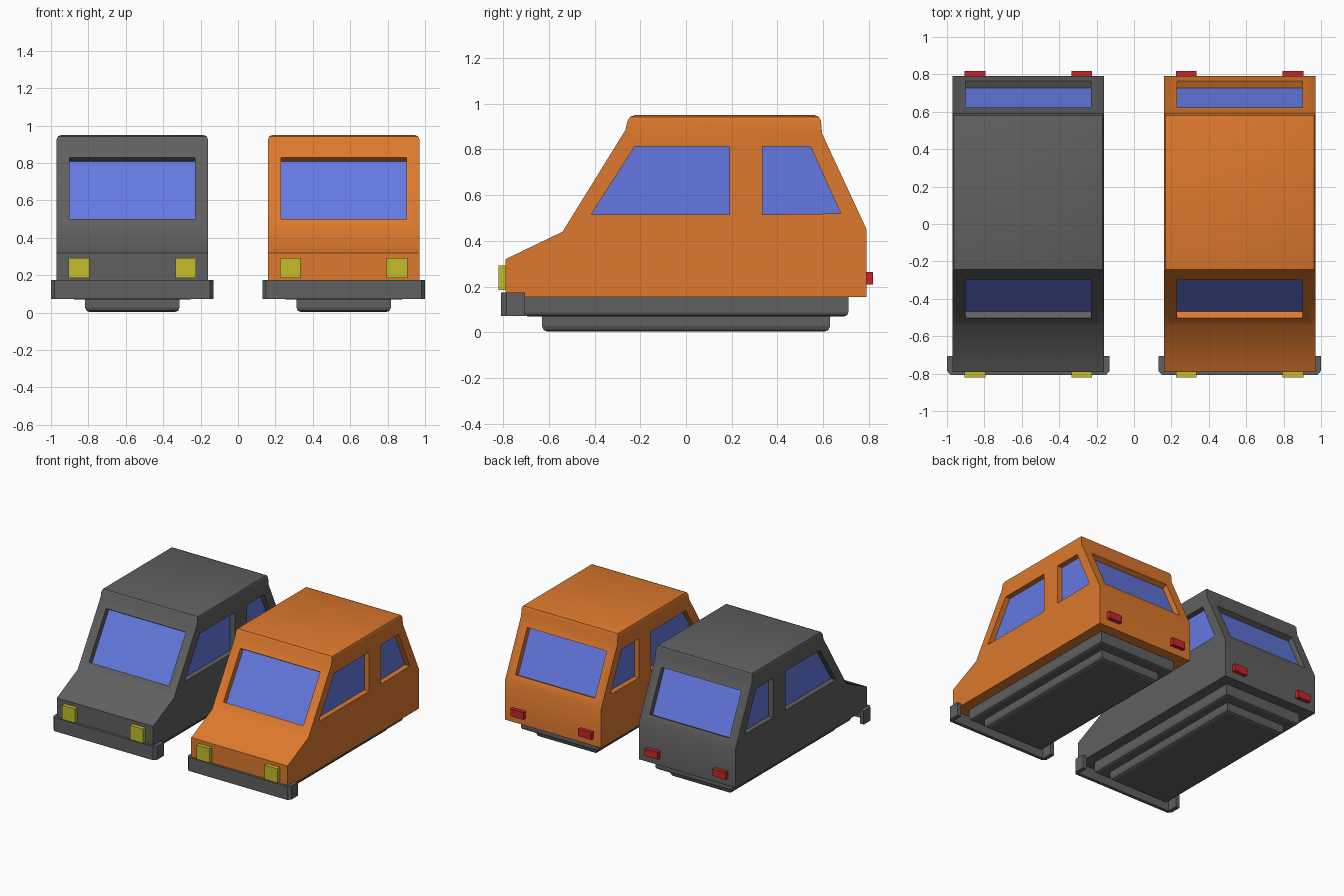
import bpy, bmesh, math
from mathutils import Vector

if "Cube" in bpy.data.objects:
    bpy.data.objects.remove(bpy.data.objects["Cube"])


def material(name, rgb):
    m = bpy.data.materials.new(name)
    m.diffuse_color = (*[(c / 255) ** 2.2 for c in rgb], 1)
    m.use_nodes = True
    m.node_tree.nodes["Principled BSDF"].inputs["Base Color"].default_value = m.diffuse_color
    return m


GREY = material("dark grey", (96, 96, 96))
ORANGE = material("orange paint", (220, 120, 49))
GLASS = material("blue glass", (100, 120, 224))
YELLOW = material("yellow lamp", (196, 188, 48))
RED = material("red lamp", (200, 40, 45))


def prism(name, pts, a, b, mat, bevel=0, edge_z=None):
    """Outline swept from offset a to offset b; edges lying at edge_z get rounded."""
    bm = bmesh.new()
    rings = [[bm.verts.new(Vector(p) + Vector(o)) for p in pts] for o in (a, b)]
    n = len(pts)
    for r in rings:
        bm.faces.new(r)
    for i in range(n):
        j = (i + 1) % n
        bm.faces.new((rings[0][i], rings[0][j], rings[1][j], rings[1][i]))
    bmesh.ops.recalc_face_normals(bm, faces=bm.faces)
    if bevel:
        edges = [e for e in bm.edges if all(abs(v.co.z - edge_z) < 1e-4 for v in e.verts)]
        bmesh.ops.bevel(bm, geom=edges, offset=bevel, segments=2, profile=0.5, affect='EDGES')
    me = bpy.data.meshes.new(name)
    bm.to_mesh(me)
    bm.free()
    me.materials.append(mat)
    ob = bpy.data.objects.new(name, me)
    bpy.context.collection.objects.link(ob)
    return ob


def box(name, x, y, z, mat, bevel=0):
    pts = [(x[0], y[0], z[0]), (x[1], y[0], z[0]), (x[1], y[1], z[0]), (x[0], y[1], z[0])]
    return prism(name, pts, (0, 0, 0), (0, 0, z[1] - z[0]), mat, bevel, z[0])


def activate(ob):
    bpy.ops.object.select_all(action='DESELECT')
    ob.select_set(True)
    bpy.context.view_layer.objects.active = ob


W = 0.405       # half body width
DEPTH = 0.043   # window recess
PROFILE = [(-0.79, 0.155), (-0.79, 0.32), (-0.54, 0.44), (-0.265, 0.885), (-0.25, 0.95),
           (0.588, 0.95), (0.595, 0.87), (0.79, 0.45), (0.79, 0.155)]
SIDE_WINDOWS = {
    "front_side": [(-0.415, 0.515), (-0.225, 0.812), (0.19, 0.812), (0.19, 0.515)],
    "rear_side": [(0.335, 0.515), (0.335, 0.812), (0.545, 0.812), (0.677, 0.52)],
}


def on_slope(p, q, z):
    return p[0] + (q[0] - p[0]) * (z - p[1]) / (q[1] - p[1])


def car(cx, paint, tag):
    # body shell with rounded roof rim
    body = prism(tag + "_body", [(cx, y, z) for y, z in PROFILE], (-W, 0, 0), (W, 0, 0),
                 paint, 0.025, 0.95)

    # window outlines with their outward normals
    windows = []
    for name, p, q, sign in (("windshield", PROFILE[2], PROFILE[3], -1),
                             ("rear", PROFILE[7], PROFILE[6], 1)):
        z0, z1 = (0.50, 0.83) if sign < 0 else (0.505, 0.81)
        y0, y1 = on_slope(p, q, z0), on_slope(p, q, z1)
        pts = [(cx - 0.335, y0, z0), (cx + 0.335, y0, z0), (cx + 0.335, y1, z1), (cx - 0.335, y1, z1)]
        normal = Vector((0, sign * (z1 - z0), -sign * (y1 - y0))).normalized()
        windows.append((name, pts, normal))
    for name, outline in SIDE_WINDOWS.items():
        for s in (-1, 1):
            windows.append((f"{name}_{'right' if s > 0 else 'left'}",
                            [(cx + s * W, y, z) for y, z in outline], Vector((s, 0, 0))))

    # cut each recess and lay a glass pane at its bottom
    for name, pts, n in windows:
        cutter = prism("cutter", pts, n * 0.03, -n * DEPTH, paint)
        cutter.hide_render = True
        activate(body)
        mod = body.modifiers.new("recess", 'BOOLEAN')
        mod.operation, mod.solver, mod.object = 'DIFFERENCE', 'EXACT', cutter
        bpy.ops.object.modifier_apply(modifier=mod.name)
        bpy.data.objects.remove(cutter)
        prism(f"{tag}_{name}_glass", pts, -n * (DEPTH - 0.003), -n * (DEPTH + 0.003), GLASS)
    activate(body)
    bpy.ops.object.shade_smooth_by_angle(angle=math.radians(35))

    # stepped underbody
    box(tag + "_chassis", (cx - 0.325, cx + 0.325), (-0.71, 0.71), (0.07, 0.157), GREY, 0.018)
    box(tag + "_floor_pan", (cx - 0.2525, cx + 0.2525), (-0.63, 0.63), (0.003, 0.072), GREY, 0.025)

    # wrap-around front bumper
    half = [(0.435, -0.705), (0.435, -0.785), (0.415, -0.808)]
    inner = [(0.403, -0.783), (0.403, -0.705)]
    loop = half + [(-x, y) for x, y in reversed(half)]
    loop += [(-x, y) for x, y in reversed(inner)] + inner
    prism(tag + "_front_bumper", [(cx + x, y, 0.072) for x, y in loop], (0, 0, 0), (0, 0, 0.103), GREY)

    # lamps
    for s, side in ((-1, "left"), (1, "right")):
        x = (cx + s * 0.285 - 0.055, cx + s * 0.285 + 0.055)
        box(f"{tag}_headlight_{side}", x, (-0.82, -0.785), (0.185, 0.293), YELLOW)
        box(f"{tag}_taillight_{side}", x, (0.785, 0.818), (0.21, 0.265), RED)


car(-0.565, GREY, "grey_car")
car(0.565, ORANGE, "orange_car")
